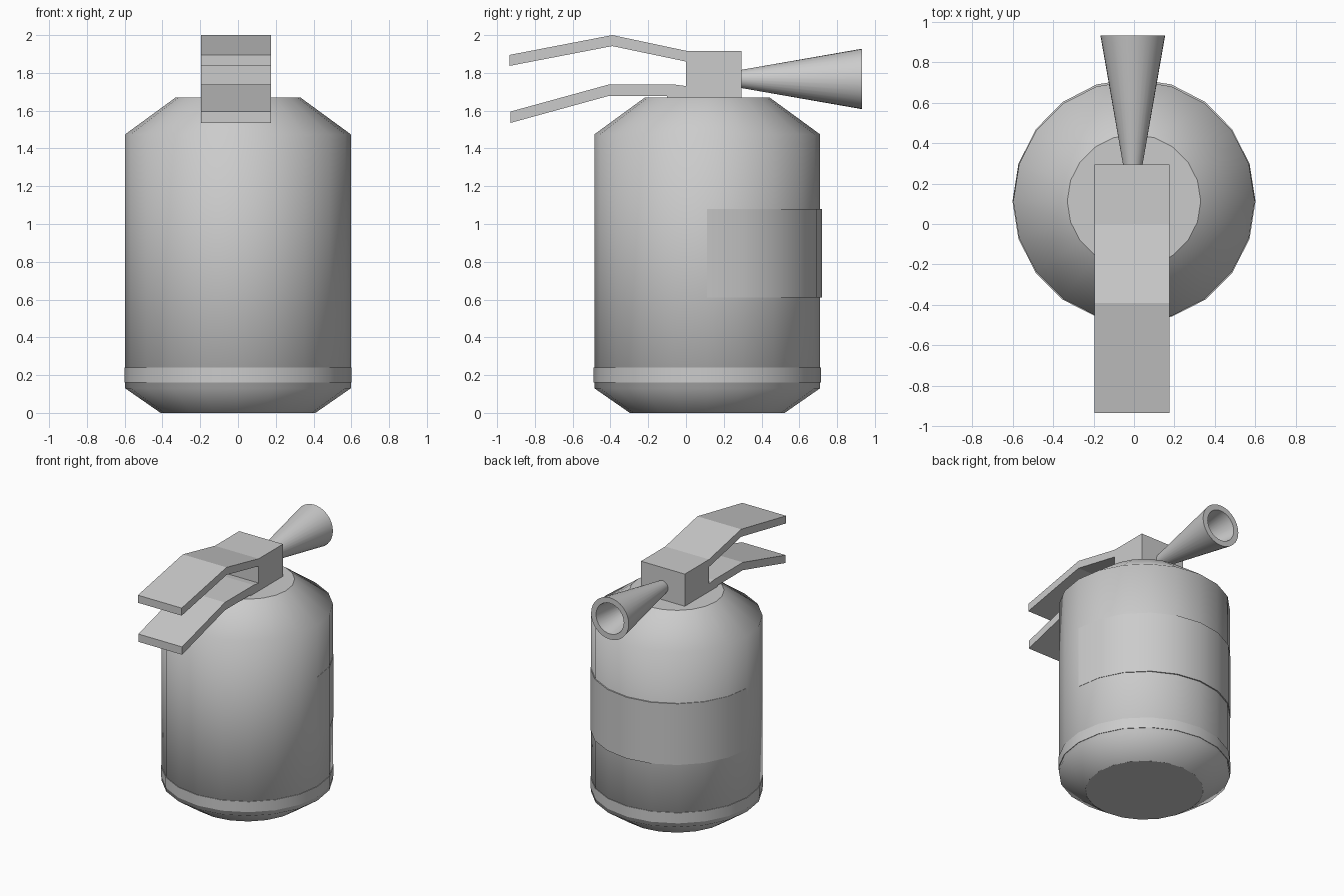
import bpy, bmesh, math

if "Cube" in bpy.data.objects:
    bpy.data.objects.remove(bpy.data.objects["Cube"])

BODY_Y = 0.1125


def make_object(name, verts, faces, smooth):
    mesh = bpy.data.meshes.new(name)
    mesh.from_pydata(verts, [], faces)
    bm = bmesh.new()
    bm.from_mesh(mesh)
    bmesh.ops.recalc_face_normals(bm, faces=bm.faces)
    # walls (quads) are smooth, flat caps stay flat
    for f in bm.faces:
        f.smooth = smooth and len(f.verts) == 4
    bm.to_mesh(mesh)
    bm.free()
    obj = bpy.data.objects.new(name, mesh)
    bpy.context.collection.objects.link(obj)
    return obj


def lathe(name, profile, sides, caps=True):
    """Spin (radius, height) points about z."""
    verts = [(r * math.cos(2 * math.pi * i / sides), r * math.sin(2 * math.pi * i / sides), z)
             for r, z in profile for i in range(sides)]
    faces = [(k * sides + i, k * sides + (i + 1) % sides,
              (k + 1) * sides + (i + 1) % sides, (k + 1) * sides + i)
             for k in range(len(profile) - 1) for i in range(sides)]
    if caps:
        last = (len(profile) - 1) * sides
        faces += [tuple(range(sides)), tuple(range(last, last + sides))]
    return make_object(name, verts, faces, True)


def extrude_x(name, outline, x0, x1):
    """Extrude a (y, z) outline along x."""
    n = len(outline)
    verts = [(x, y, z) for x in (x0, x1) for y, z in outline]
    faces = [(i, (i + 1) % n, n + (i + 1) % n, n + i) for i in range(n)]
    faces += [tuple(range(n)), tuple(range(n, 2 * n))]
    return make_object(name, verts, faces, False)


# Tank
tank = lathe("tank", [(0.41, 0), (0.597, 0.13), (0.597, 1.475), (0.33, 1.67)], 20)
tank.location.y = BODY_Y

# Thin band near the base
band = lathe("base_band", [(0.597, 0.16), (0.601, 0.16), (0.601, 0.24), (0.597, 0.24)], 20, caps=False)
band.location.y = BODY_Y

# Label wrapped round the back half
arc = [(math.cos(math.pi * i / 10), math.sin(math.pi * i / 10)) for i in range(11)]
rings = [(0.597, 0.597, 0.61), (0.599, 0.607, 0.61), (0.599, 0.607, 1.08), (0.597, 0.597, 1.08)]
label = make_object(
    "label",
    [(c * rx, s * ry + BODY_Y, z) for rx, ry, z in rings for c, s in arc],
    [(k * 11 + i, k * 11 + i + 1, k * 11 + i + 12, k * 11 + i + 11) for k in range(3) for i in range(10)],
    True)

# Valve block with squeeze lever and carrying handle
extrude_x("valve_and_handles", [
    (0.295, 1.67), (0.295, 1.917), (0, 1.917),
    (-0.39, 2.0), (-0.935, 1.895), (-0.935, 1.837), (-0.39, 1.942), (0, 1.86),
    (0, 1.73), (-0.06, 1.738), (-0.41, 1.738), (-0.93, 1.595), (-0.93, 1.535),
    (-0.41, 1.678), (-0.1, 1.678), (-0.1, 1.67)], -0.196, 0.176)

# Hollow discharge horn pointing backwards
horn = lathe("horn", [(0.048, 0), (0.16, 0.64), (0.118, 0.64), (0.03, 0.06)], 32)
horn.rotation_euler.x = -math.pi / 2
horn.location = (-0.006, 0.292, 1.768)

for obj in (horn, band, label):
    bpy.ops.object.select_all(action='DESELECT')
    obj.select_set(True)
    bpy.context.view_layer.objects.active = obj
    bpy.ops.object.shade_smooth_by_angle(angle=math.radians(30))
